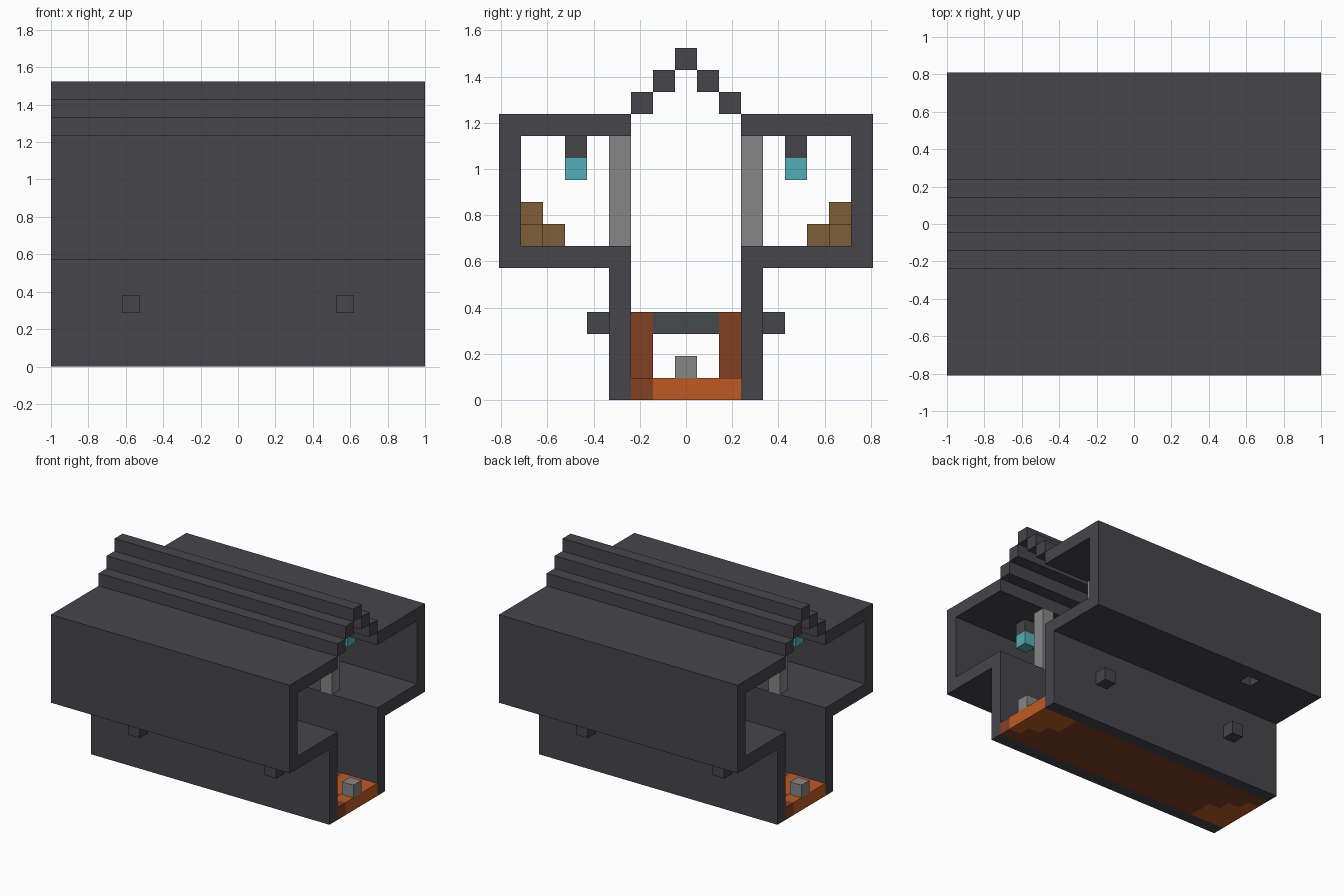
import bpy, bmesh
from mathutils import Vector

U = 2 / 21  # edge of one block

cube = bpy.data.objects.get("Cube")
if cube:
    bpy.data.objects.remove(cube, do_unlink=True)


def material(name, *rgb):
    col = [((c / 255 + 0.055) / 1.055) ** 2.4 for c in rgb] + [1]
    m = bpy.data.materials.new(name)
    m.use_nodes = True
    m.diffuse_color = col
    m.node_tree.nodes["Principled BSDF"].inputs["Base Color"].default_value = col
    return m


STONE = material("dark stone", 70, 69, 74)
SLATE = material("green slate", 68, 74, 76)
GREY = material("light grey", 134, 134, 134)
ORANGE = material("orange", 190, 90, 35)
RUST = material("rust", 131, 64, 36)
BROWN = material("crate brown", 124, 94, 56)
CYAN = material("lamp cyan", 84, 174, 184)


def finish(name, bm, *mats):
    bmesh.ops.recalc_face_normals(bm, faces=bm.faces)
    bmesh.ops.scale(bm, vec=(U, U, U), verts=bm.verts)
    me = bpy.data.meshes.new(name)
    bm.to_mesh(me)
    bm.free()
    for m in mats:
        me.materials.append(m)
    ob = bpy.data.objects.new(name, me)
    bpy.context.collection.objects.link(ob)
    return ob


def block_mesh(x, y, z):
    """Box over inclusive block ranges; x and y count from the centre, z from the ground."""
    lo = Vector((min(x) - 0.5, min(y) - 0.5, min(z)))
    hi = Vector((max(x) + 0.5, max(y) + 0.5, max(z) + 1))
    bm = bmesh.new()
    bmesh.ops.create_cube(bm, size=1)
    for v in bm.verts:
        v.co = (lo + hi) / 2 + v.co * (hi - lo)
    return bm


def block(name, mat, x, y, z):
    return finish(name, block_mesh(x, y, z), mat)


LENGTH = (-10, 10)

# Side shells: lower wall and the C-shaped gallery above it
PROFILE = [(2.5, 0), (3.5, 0), (3.5, 6), (8.5, 6), (8.5, 13),
           (2.5, 13), (2.5, 12), (7.5, 12), (7.5, 7), (2.5, 7)]
shells = {}
for s, side in ((-1, "front"), (1, "back")):
    bm = bmesh.new()
    face = bm.faces.new([bm.verts.new((-10.5, s * y, z)) for y, z in PROFILE])
    ext = bmesh.ops.extrude_face_region(bm, geom=[face])
    bmesh.ops.translate(bm, vec=(21, 0, 0),
                        verts=[g for g in ext["geom"] if isinstance(g, bmesh.types.BMVert)])
    shells[s] = finish(side + "_gallery_shell", bm, STONE)

# Drop hole in the back gallery floor
cutter = block("hole_cutter", STONE, (-5, -5), (7, 7), (5.5, 6.5))
cutter.hide_render = True
cut = shells[1].modifiers.new("hole", "BOOLEAN")
cut.operation = "DIFFERENCE"
cut.solver = "EXACT"
cut.object = cutter
bpy.context.view_layer.objects.active = shells[1]
bpy.ops.object.modifier_apply(modifier=cut.name)
bpy.data.objects.remove(cutter, do_unlink=True)

# Stepped roof
block("roof_ridge", STONE, LENGTH, (0, 0), (15, 15))
for s, side in ((-1, "front"), (1, "back")):
    block(side + "_upper_roof_step", STONE, LENGTH, (s, s), (14, 14))
    block(side + "_lower_roof_step", STONE, LENGTH, (2 * s, 2 * s), (13, 13))

# Channel floor: rust in the middle, orange at slanted ends
bm = block_mesh(LENGTH, (-2, 2), (0, 0))
cuts = [((i + 0.5, 0, 0), (1, 0, 0)) for i in range(-10, 10)]
cuts += [((0, j + 0.5, 0), (0, 1, 0)) for j in range(-2, 2)]
for co, no in cuts:
    bmesh.ops.bisect_plane(bm, geom=bm.verts[:] + bm.edges[:] + bm.faces[:],
                           plane_co=co, plane_no=no)
for f in bm.faces:
    c = f.calc_center_median()
    slant = c.y if c.x > 0 else -c.y
    f.material_index = int(min(abs(c.x), 10) <= 8.6 - 0.75 * slant)
finish("channel_floor", bm, ORANGE, RUST)

# Fittings repeated at both ends and on both sides
for e, end in ((-1, "left_end"), (1, "right_end")):
    x = (6 * e, 6 * e)
    block(end + "_floor_stone", GREY, (10 * e, 10 * e), (0, 0), (1, 1))
    block(end + "_cross_beam", SLATE, x, (-1, 1), (3, 3))
    for s, side in ((-1, "front"), (1, "back")):
        tag = end + "_" + side
        block(tag + "_channel_post", RUST, x, (2 * s, 2 * s), (1, 3))
        block(tag + "_wall_peg", STONE, x, (4 * s, 4 * s), (3, 3))
        block(tag + "_pillar", GREY, x, (3 * s, 3 * s), (7, 11))
        block(tag + "_lamp_hook", STONE, x, (5 * s, 5 * s), (11, 11))
        block(tag + "_lamp", CYAN, x, (5 * s, 5 * s), (10, 10))

# Crate piles against the gallery outer walls
for s, side in ((-1, "front"), (1, "back")):
    block(side + "_crate_row", BROWN, (-1, 1), (7 * s, 7 * s), (7, 7))
    block(side + "_loose_crate", BROWN, (0, 0), (6 * s, 6 * s), (7, 7))
    block(side + "_top_crate", BROWN, (0, 0), (7 * s, 7 * s), (8, 8))
